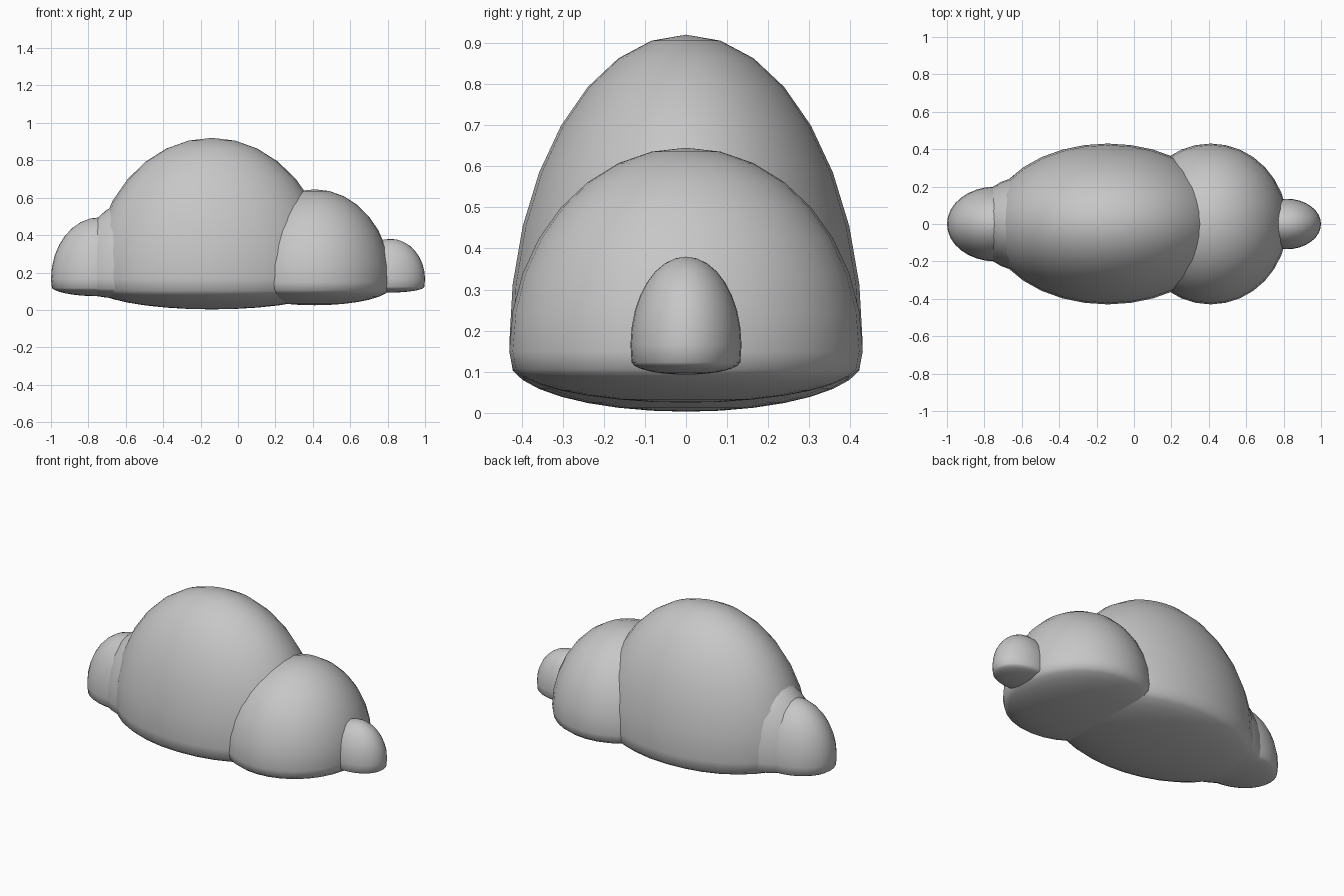
import bpy

if "Cube" in bpy.data.objects:
    bpy.data.objects.remove(bpy.data.objects["Cube"])

FOLD = 0.12      # height below which each puff is flattened
EQUATOR = 0.165  # height of the puffs' widest ring

grey = bpy.data.materials.new("cloud grey")
grey.diffuse_color = (0.57, 0.57, 0.57, 1)
grey.use_nodes = True
grey.node_tree.nodes["Principled BSDF"].inputs["Base Color"].default_value = grey.diffuse_color


def puff(name, x, rx, ry, top, bottom, equator=EQUATOR):
    """Stretched sphere whose underside is squashed to a shallow belly."""
    bpy.ops.mesh.primitive_uv_sphere_add(segments=32, ring_count=16, radius=1)
    ob = bpy.context.object
    ob.name = name
    rz = top - equator
    squash = (FOLD - bottom) / (FOLD - (equator - rz))
    for v in ob.data.vertices:
        z = equator + v.co.z * rz
        if z < FOLD:
            z = FOLD + (z - FOLD) * squash
        v.co = (x + v.co.x * rx, v.co.y * ry, z)
    ob.data.materials.append(grey)
    bpy.ops.object.shade_smooth()
    return ob


# Large middle puff and the round one to its right
puff("main_puff", -0.14, 0.637, 0.43, 0.92, 0.003)
puff("right_puff", 0.41, 0.41, 0.43, 0.645, 0.025, 0.15)

# Small puff at the right tip
puff("right_tip_puff", 0.815, 0.185, 0.135, 0.38, 0.093)

# Left tip and the mostly buried puff joining it to the middle
puff("left_tip_puff", -0.74, 0.26, 0.2, 0.495, 0.073)
puff("left_joining_puff", -0.5, 0.38, 0.27, 0.602, 0.055)
